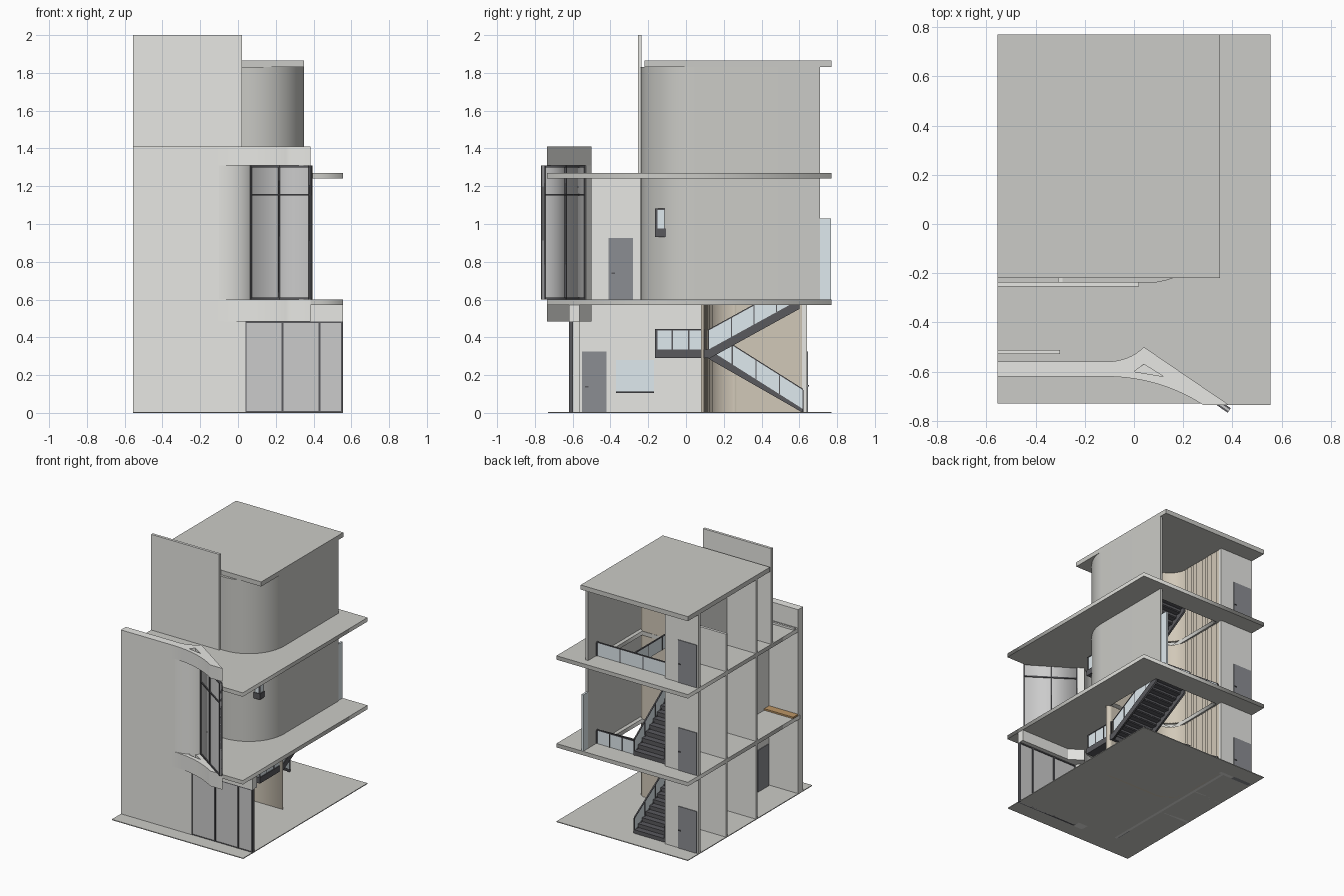
import bpy, bmesh
from math import sin, cos, pi
from mathutils import Matrix, Vector

if "Cube" in bpy.data.objects:
    bpy.data.objects.remove(bpy.data.objects["Cube"])


def mat(name, r, g, b):
    m = bpy.data.materials.new(name)
    m.diffuse_color = (r, g, b, 1)
    m.use_nodes = True
    m.node_tree.nodes["Principled BSDF"].inputs["Base Color"].default_value = m.diffuse_color
    return m


WHITE = mat("white_render", .80, .80, .77)
GREY = mat("concrete", .60, .60, .57)
DARK = mat("charcoal", .10, .10, .11)
DOOR = mat("door_grey", .26, .27, .29)
PANE = mat("clear_pane", .76, .76, .74)
GLASS = mat("blue_glass", .74, .82, .86)
WOOD = mat("timber", .64, .58, .48)
BROWN = mat("brown_timber", .50, .30, .13)


def add(name, bm, m, smooth=False):
    bmesh.ops.remove_doubles(bm, verts=bm.verts, dist=1e-5)
    bmesh.ops.recalc_face_normals(bm, faces=bm.faces)
    me = bpy.data.meshes.new(name)
    bm.to_mesh(me)
    bm.free()
    if smooth:
        me.shade_smooth()
        me.set_sharp_from_angle(angle=.6)
    me.materials.append(m)
    ob = bpy.data.objects.new(name, me)
    bpy.context.collection.objects.link(ob)
    return ob


def box(name, x0, x1, y0, y1, z0, z1, m=WHITE):
    bm = bmesh.new()
    M = Matrix.Translation(((x0 + x1) / 2, (y0 + y1) / 2, (z0 + z1) / 2)) @ Matrix.Diagonal((x1 - x0, y1 - y0, z1 - z0, 1))
    bmesh.ops.create_cube(bm, size=1, matrix=M)
    return add(name, bm, m)


def prism(name, loops, lo, hi, m=WHITE, side=False, smooth=False):
    """Filled outline (later loops are holes), raised along z, or along x if side."""
    cu = bpy.data.curves.new(name, 'CURVE')
    cu.dimensions, cu.fill_mode, cu.extrude = '2D', 'BOTH', (hi - lo) / 2
    for pts in loops:
        s = cu.splines.new('POLY')
        s.points.add(len(pts) - 1)
        for p, q in zip(s.points, pts):
            p.co = (q[0], q[1], 0, 1)
        s.use_cyclic_u = True
    tmp = bpy.data.objects.new(name + "_outline", cu)
    bpy.context.collection.objects.link(tmp)
    dg = bpy.context.evaluated_depsgraph_get()
    me = bpy.data.meshes.new_from_object(tmp.evaluated_get(dg))
    bm = bmesh.new()
    bm.from_mesh(me)
    bm.transform(Matrix.Translation((0, 0, (lo + hi) / 2)))
    if side:
        bm.transform(Matrix(((0, 0, 1, 0), (1, 0, 0, 0), (0, 1, 0, 0), (0, 0, 0, 1))))
    bpy.data.objects.remove(tmp)
    bpy.data.curves.remove(cu)
    bpy.data.meshes.remove(me)
    return add(name, bm, m, smooth)


def arc(cx, cy, r, a0, a1, n=24):
    return [(cx + r * cos(a0 + (a1 - a0) * i / n), cy + r * sin(a0 + (a1 - a0) * i / n)) for i in range(n + 1)]


def bez(a, b, c, n=14):
    a, b, c = map(Vector, (a, b, c))
    return [tuple(a * (1 - t) ** 2 + b * 2 * t * (1 - t) + c * t * t) for t in (i / n for i in range(n + 1))]


def beam(name, p, q, z0, z1, w, m):
    p, q = Vector(p), Vector(q)
    d = (q - p).normalized()
    n = Vector((-d.y, d.x)) * w / 2
    return prism(name, [[p + n, q + n, q - n, p - n]], z0, z1, m)


# ground and floor slabs
L = -.555
box("ground", L, .555, -.73, .77, 0, .006, GREY)
plan = [(L, .77), (L, -.58), (-.1, -.58), (.05, -.52), (.385, -.735), (.555, -.735), (.555, .77)]
stairwell = [(-.26, .1), (.3, .1), (.3, .6), (-.26, .6)]
for i, z in enumerate((.57, 1.24)):
    prism(f"floor_slab_{i + 2}", [plan, stairwell], z, z + .03, GREY)
box("roof_slab", L, .35, -.22, .77, 1.83, 1.865, GREY)

# front facade: flat part, curved upper part, flared bands
box("front_wall", L, -.1, -.62, -.56, 0, 1.41)
box("front_wall_ground", -.1, .04, -.62, -.56, 0, .485)
box("entrance_header", -.1, .555, -.62, -.565, .485, .57)
inner = bez((-.12, -.56), (-.02, -.56), (.04, -.5))
curved = bez((-.12, -.62), (.02, -.615), (.08, -.53)) + inner[::-1]
prism("front_wall_curve", [curved], .57, 1.31, WHITE, smooth=True)
flare = bez((-.12, -.62), (.1, -.62), (.28, -.735)) + [(.385, -.735)] + inner[::-1]
hole = [(0, -.6), (.04, -.57), (.12, -.62)]
prism("flared_canopy", [flare, hole], .485, .6, WHITE, smooth=True)
prism("flared_parapet", [flare, hole], 1.31, 1.41, WHITE, smooth=True)

# angled upper window
a, b = Vector((.07, -.54)), Vector((.387, -.758))
beam("upper_window_pane", a, b, .6, 1.31, .008, PANE)
for i, t in enumerate((.01, .48, .99)):
    c, d = a.lerp(b, t - .01), a.lerp(b, t + .01)
    beam(f"upper_window_mullion_{i}", c, d, .6, 1.31, .022, DARK)
for i, z in enumerate((.6, 1.15, 1.3)):
    beam(f"upper_window_rail_{i}", a, b, z, z + .01, .022, DARK)

# entrance glazing
box("entrance_pane", .04, .555, -.612, -.604, 0, .485, PANE)
for i, x in enumerate((.034, .23, .426, .545)):
    box(f"entrance_mullion_{i}", x, x + .011, -.619, -.597, 0, .485, DARK)
for i, z in enumerate((0, .477)):
    box(f"entrance_rail_{i}", .04, .555, -.618, -.598, z, z + .009, DARK)

# tall fin wall and planks beside the front wall
box("fin_wall", L, .02, -.255, -.235, 1.27, 2)
box("floor_plank", L, -.24, -.56, -.50, .6, .612, BROWN)
box("terrace_strip", L, -.3, -.528, -.512, 1.27, 1.285)

# rounded grey volume and corrugated timber screen, plan outlines
shell = [(-.3, -.24)] + arc(.05, .06, .3, -pi / 2, 0) + [(.35, .71)]
shell += [(.33, .71)] + arc(.05, .06, .28, 0, -pi / 2) + [(-.3, -.22)]
path = [(-.275, .62 - .02 * i) for i in range(19)] + arc(-.115, .255, .16, pi, 1.5 * pi, 12) + \
       [(-.1 + .02 * i, .095) for i in range(22)]
fine = []
for p, q in zip(path, path[1:]):
    fine += [Vector(p), (Vector(p) + Vector(q)) / 2]
screen = []
for i in range(len(fine) - 1):
    d = (fine[i + 1] - fine[i]).normalized()
    screen.append(fine[i] + Vector((-d.y, d.x)) * (.006 if i % 2 else 0))
back = [(.325, .08)] + arc(-.115, .255, .175, 1.5 * pi, pi, 12) + [(-.29, .62)]

# storeys: core wall, partitions, back wall, doors, screen
levels = ((0, .57), (.6, 1.24), (1.27, 1.83))
for i, (z, t) in enumerate(levels):
    front = -.24 if i == 2 else -.56
    box(f"core_wall_{i}", -.31, -.29, front, .62, z, t)
    box(f"back_wall_{i}", L, -.27, .615, .64, z, t)
    box(f"partition_rear_{i}", L, -.31, .29, .31, z, 1.555 if i == 2 else t)
    box(f"partition_middle_{i}", L, -.31, -.07, -.05, z, t)
    box(f"back_door_{i}", -.54, -.385, .612, .645, z, z + .325, DOOR)
    box(f"back_door_handle_{i}", -.405, -.39, .645, .651, z + .14, z + .147, DARK)
    prism(f"timber_screen_{i}", [screen + back], z, t, WOOD)
    if i:
        prism(f"rounded_wall_{i}", [shell], z, t, GREY, smooth=True)
for i, (y, z) in enumerate(((-.55, 0), (-.41, .6))):
    box(f"core_door_{i}", -.315, -.285, y, y + .13, z, z + .325, DOOR)
    box(f"core_door_handle_{i}", -.285, -.279, y + .015, y + .035, z + .135, z + .142, DARK)
box("service_window", -.314, -.286, -.37, -.17, .11, .28, GLASS)
box("service_sill", -.32, -.26, -.37, -.17, .105, .113, DARK)
box("rear_glass_panel", .33, .345, .71, .768, .6, 1.03, GLASS)


# stairs
def flight(name, x0, x1, y0, z0, y1, z1):
    bars = [(y0, z0), (y1, z1), (y1, z1 - .05), (y0, max(z0 - .05, 0))]
    for i, x in enumerate((x0, x1 - .015)):
        prism(f"{name}_stringer_{i}", [bars], x, x + .015, DARK, side=True)
        xm = x + .005
        prism(f"{name}_rail_glass_{i}", [[(y0, z0), (y1, z1), (y1, z1 + .1), (y0, z0 + .1)]], xm, xm + .004, GLASS, side=True)
        prism(f"{name}_handrail_{i}", [[(y0, z0 + .1), (y1, z1 + .1), (y1, z1 + .107), (y0, z0 + .107)]], xm - .003, xm + .007, DARK, side=True)
        for k in range(5):
            y, z = y0 + (y1 - y0) * k / 4, z0 + (z1 - z0) * k / 4
            box(f"{name}_post_{i}_{k}", xm - .002, xm + .006, y - .003, y + .003, z, z + .1, DARK)
    n = 11
    s, r = (y1 - y0) / n, (z1 - z0) / n
    for k in range(n):
        y, z = y0 + s * k, z0 + r * (k + .5)
        box(f"{name}_tread_{k}", x0 + .01, x1 - .01, min(y, y + s), max(y, y + s), z - .008, z, DARK)
        box(f"{name}_riser_{k}", x0 + .01, x1 - .01, y - .003, y + .003, z - r, z, DARK)


def guard(name, x0, x1, y0, y1, z, h=.1):
    box(name + "_glass", x0, x1, y0, y1, z, z + h, GLASS)
    box(name + "_handrail", x0 - .003, x1 + .003, y0 - .003, y1 + .003, z + h, z + h + .007, DARK)
    for k in range(4):
        x, y = x0 + (x1 - x0) * k / 3, y0 + (y1 - y0) * k / 3
        box(f"{name}_post_{k}", x - .003, x + .004, y - .003, y + .004, z, z + h, DARK)


for i, (z, top) in enumerate(((0, .6), (.6, 1.27))):
    mid = z + .56 * (top - z)
    flight(f"lower_flight_{i}", -.26, .01, .62, z + .02, .12, mid)
    flight(f"upper_flight_{i}", .025, .3, .12, mid, .6, top)
    box(f"landing_{i}", -.26, .3, -.165, .12, mid - .045, mid, DARK)
    guard(f"landing_guard_side_{i}", .29, .294, -.16, .1, mid)
    guard(f"landing_guard_front_{i}", -.255, .294, -.16, -.156, mid)
guard("floor_guard_2", .01, .325, .605, .609, .6)
guard("floor_guard_3", -.26, .325, .605, .609, 1.27)
guard("stairwell_guard_3", .008, .012, .11, .6, 1.27)
